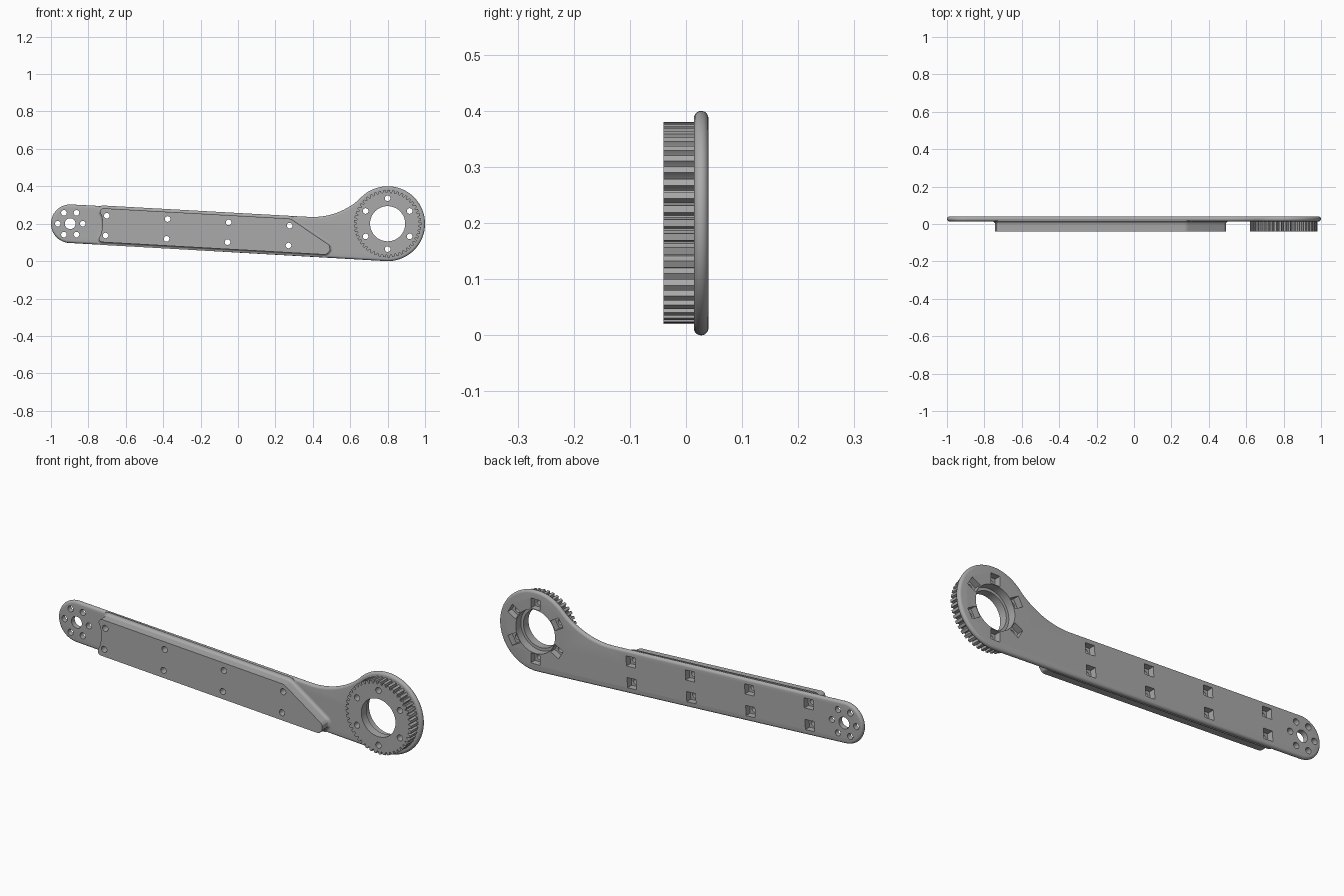
import bpy, bmesh, math
from mathutils import Vector, Matrix

cube = bpy.data.objects.get("Cube")
if cube:
    bpy.data.objects.remove(cube, do_unlink=True)

grey = bpy.data.materials.new("mid grey")
grey.use_nodes = True
colour = (0.4, 0.4, 0.4, 1)
grey.diffuse_color = colour
grey.node_tree.nodes["Principled BSDF"].inputs["Base Color"].default_value = colour

FRONT, BACK, PLATE_FRONT = -0.04, 0.04, 0.014
END = Vector((-0.897, 0.2))    # centre of the small end
HUB = Vector((0.8, 0.2))       # centre of the toothed hub
SLOPE = math.radians(-3.2)     # tilt of the arm edges


def polar(centre, r, deg):
    a = math.radians(deg)
    return Vector((centre[0] + r * math.cos(a), centre[1] + r * math.sin(a)))


def arc(centre, r, start, stop, n):
    return [polar(centre, r, start + (stop - start) * i / n) for i in range(n + 1)]


def offset(points, d):
    """Move a counter-clockwise outline outwards by d."""
    out = []
    for i, p in enumerate(points):
        e1 = (p - points[i - 1]).normalized()
        e2 = (points[(i + 1) % len(points)] - p).normalized()
        n1, n2 = Vector((e1.y, -e1.x)), Vector((e2.y, -e2.x))
        out.append(p + (n1 + n2) * d / (1 + n1.dot(n2)))
    return out


def fillet(corners, n=8):
    """Round each (point, radius) corner with an arc."""
    out = []
    for i, (p, r) in enumerate(corners):
        if r == 0:
            out.append(p)
            continue
        a = (corners[i - 1][0] - p).normalized()
        b = (corners[(i + 1) % len(corners)][0] - p).normalized()
        half = a.angle(b) / 2
        centre = p + (a + b).normalized() * r / math.sin(half)
        u = p + a * r / math.tan(half) - centre
        v = p + b * r / math.tan(half) - centre
        for k in range(n + 1):
            out.append(centre + (u * (1 - k / n) + v * k / n).normalized() * r)
    return out


def add_loft(bm, rings):
    """Skin counter-clockwise (outline, y) rings from front to back and cap both ends."""
    rows = [[bm.verts.new((p.x, y, p.y)) for p in pts] for pts, y in rings]
    n = len(rows[0])
    for a, b in zip(rows, rows[1:]):
        for i in range(n):
            j = (i + 1) % n
            bm.faces.new((a[i], b[i], b[j], a[j]))
    bm.faces.new(rows[0])
    bm.faces.new(rows[-1][::-1])


def make(name, solids):
    bm = bmesh.new()
    for rings in solids:
        add_loft(bm, rings)
    bm.normal_update()
    mesh = bpy.data.meshes.new(name)
    bm.to_mesh(mesh)
    bm.free()
    mesh.materials.append(grey)
    obj = bpy.data.objects.new(name, mesh)
    bpy.context.collection.objects.link(obj)
    return obj


def hole(centre, r, y0=-0.1, y1=0.1, n=24):
    pts = arc(centre, r, 0, 360, n)[:-1]
    return [(pts, y0), (pts, y1)]


def nut_pocket(centre, angle):
    turn = Matrix.Rotation(angle, 2)
    s = 0.025
    pts = [centre + turn @ Vector(c) for c in ((-s, -s), (s, -s), (s, s), (-s, s))]
    return [(pts, 0.008), (pts, 0.1)]


# Arm plate with a fully rounded rim
outline = (arc(END, 0.103, 87, 266.6, 32) + arc(HUB, 0.2, -93.4, 134, 56)
           + arc((0.40, 0.61), 0.374, -47, -93, 20)[1:])
R = (BACK - PLATE_FRONT) / 2
rim = []
for k in range(11):
    a = math.pi * (k / 10 - 0.5)
    rim.append((offset(outline, R * (math.cos(a) - 1)), PLATE_FRONT + R + R * math.sin(a)))
plate = make("arm_plate", [rim])

# Raised block with a curved foot, hollowed beside the small end
corners = [(Vector((-0.751, 0.284)), 0.018)]
corners += [(p, 0) for p in arc(END, 0.173, 15, -19, 8)]
corners += [(Vector((-0.753, 0.103)), 0.018), (Vector((0.572, 0.029)), 0.031),
            (Vector((0.28, 0.227)), 0.04)]
block_outline = fillet(corners)
F = 0.015
foot = [(block_outline, FRONT)]
for k in range(7):
    a = math.pi / 2 * k / 6
    foot.append((offset(block_outline, F * (1 - math.cos(a))), PLATE_FRONT - F + F * math.sin(a)))
foot.append((foot[-1][0], PLATE_FRONT + 0.004))
block = make("raised_block", [foot])

# Toothed hub
TEETH = 45
tooth = ((-0.25, 0.18), (0.25, 0.18), (0.32, 0.171), (0.42, 0.166), (0.58, 0.166), (0.68, 0.171))
gear = [polar(HUB, r, (t + f) * 360 / TEETH) for t in range(TEETH) for f, r in tooth]
hub = make("toothed_hub", [[(gear, FRONT), (gear, PLATE_FRONT + 0.004)]])

# Bolt holes: two rows along the arm, one ring in the hub, one ring in the small end
bolts = []
for i in range(4):
    for x, z in ((-0.702, 0.243), (-0.708, 0.137)):
        bolts.append((Vector((x + 0.326 * i, z - 0.0178 * i)), SLOPE))
for i in range(6):
    bolts.append((polar(HUB, 0.136, 30 + 60 * i), math.radians(30 + 60 * i)))

round_holes = [hole(c, 0.015) for c, _ in bolts]
round_holes += [hole(polar(END, 0.067, 60 * i), 0.015) for i in range(6)]
round_holes += [hole(END, 0.029), hole(HUB, 0.094, n=64)]
pockets = [nut_pocket(c, a) for c, a in bolts]
pockets.append(hole(HUB, 0.108, y0=0.0, n=64))
cutters = [make("hole_cutter", round_holes), make("pocket_cutter", pockets)]

for obj in (plate, block, hub):
    bpy.ops.object.select_all(action="DESELECT")
    bpy.context.view_layer.objects.active = obj
    obj.select_set(True)
    for cutter in cutters:
        cutter.hide_render = True
        mod = obj.modifiers.new("cut", "BOOLEAN")
        mod.operation = "DIFFERENCE"
        mod.solver = "EXACT"
        mod.object = cutter
        bpy.ops.object.modifier_apply(modifier=mod.name)
    bpy.ops.object.shade_smooth_by_angle(angle=math.radians(30))

for cutter in cutters:
    bpy.data.objects.remove(cutter, do_unlink=True)
